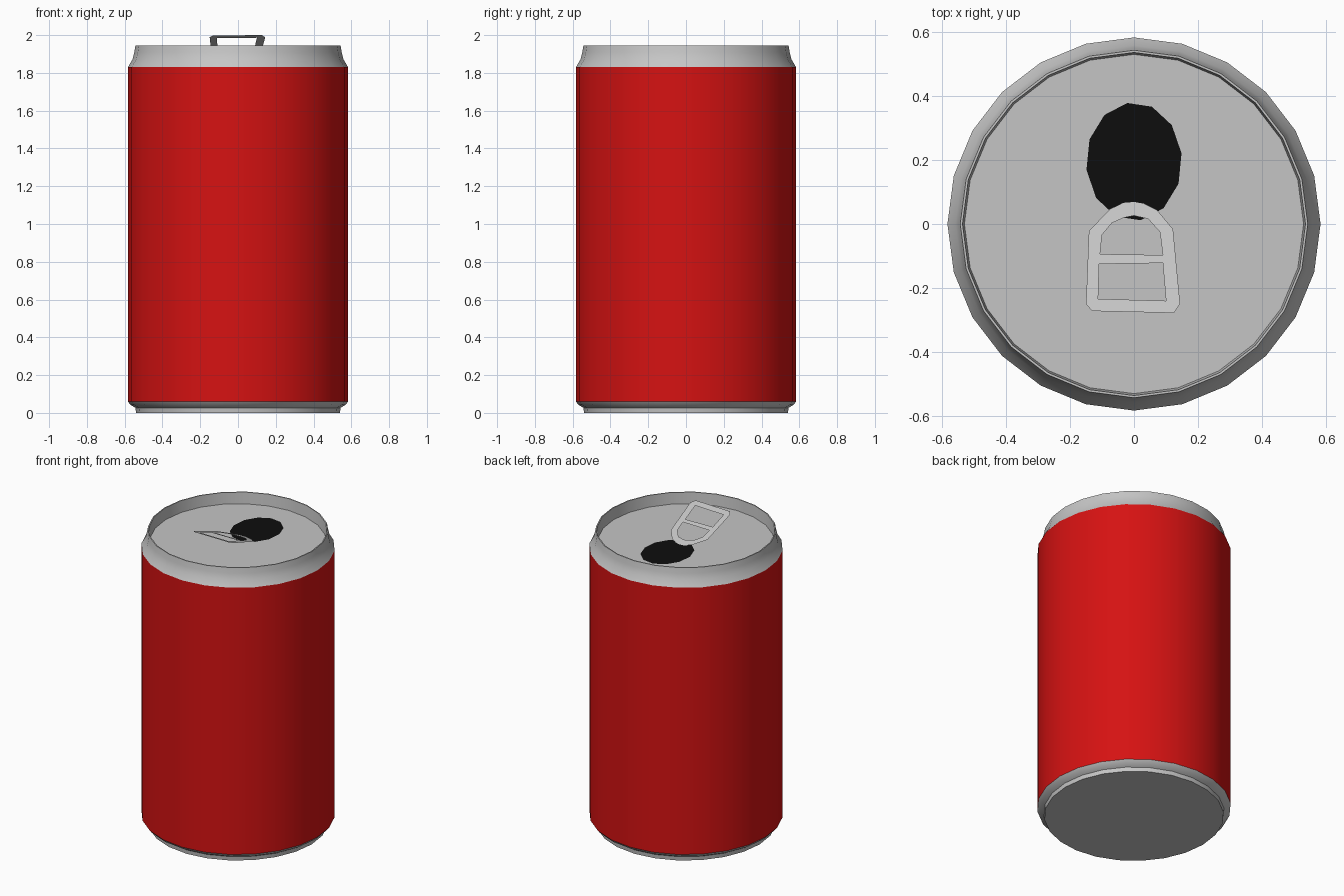
import bpy, bmesh, math

if "Cube" in bpy.data.objects:
    bpy.data.objects.remove(bpy.data.objects["Cube"])

SIDES = 24
LID_Z = 1.87


def material(name, rgb):
    m = bpy.data.materials.new(name)
    m.diffuse_color = (*rgb, 1)
    m.use_nodes = True
    m.node_tree.nodes["Principled BSDF"].inputs["Base Color"].default_value = m.diffuse_color
    return m


RED = material("red paint", (0.67, 0.006, 0.006))
SILVER = material("silver metal", (0.56, 0.56, 0.56))
BLACK = material("black opening", (0.004, 0.004, 0.004))


def finish(name, bm, mat):
    mesh = bpy.data.meshes.new(name)
    bm.to_mesh(mesh)
    bm.free()
    mesh.materials.append(mat)
    obj = bpy.data.objects.new(name, mesh)
    bpy.context.collection.objects.link(obj)
    bpy.context.view_layer.objects.active = obj
    obj.select_set(True)
    bpy.ops.object.shade_smooth_by_angle(angle=math.radians(30))
    obj.select_set(False)
    return obj


def ellipse(rx, ry, cy=0, sides=SIDES, turn=0):
    angles = [turn + 2 * math.pi * i / sides for i in range(sides)]
    return [(rx * math.cos(a), cy + ry * math.sin(a)) for a in angles]


def lathe(name, profile, mat, cap_bottom=False):
    """Revolve (radius, z) points, listed so that the outside faces outward."""
    bm = bmesh.new()
    rings = [[bm.verts.new((x, y, z)) for x, y in ellipse(r, r)] for r, z in profile]
    for a, b in zip(rings, rings[1:]):
        for i in range(SIDES):
            j = (i + 1) % SIDES
            bm.faces.new((a[i], a[j], b[j], b[i]))
    if cap_bottom:
        bm.faces.new(rings[0][::-1])
    return finish(name, bm, mat)


def sheet(name, loops, height, mat):
    """Flat sheet: the first loop is the outline, the others are holes."""
    bm = bmesh.new()
    edges = []
    for loop in loops:
        vs = [bm.verts.new((x, y, 0)) for x, y in loop]
        edges += [bm.edges.new((v, vs[i - 1])) for i, v in enumerate(vs)]
    bmesh.ops.triangle_fill(bm, edges=edges, use_beauty=True, normal=(0, 0, 1))
    for f in bm.faces:
        f.normal_update()
        if f.normal.z < 0:
            f.normal_flip()
    for v in bm.verts:
        v.co.z = height(v.co.y)
    return finish(name, bm, mat)


# Can body, from the foot up to the rolled rim
lathe("base", [(0.54, 0), (0.543, 0.027), (0.57, 0.043), (0.583, 0.06)], SILVER, cap_bottom=True)
lathe("painted_body", [(0.583, 0.06), (0.583, 1.83)], RED)
lathe("shoulder_and_rim", [(0.583, 1.83), (0.558, 1.872), (0.549, 1.91), (0.543, 1.945),
                           (0.536, 1.945), (0.53, LID_Z)], SILVER)

# Recessed lid with the drinking hole
hole = ellipse(0.15, 0.185, cy=0.195, sides=12, turn=math.radians(8))
sheet("lid", [ellipse(0.53, 0.53), hole], lambda y: LID_Z, SILVER)
sheet("drinking_hole", [hole], lambda y: LID_Z, BLACK)

# Raised pull tab, a thin tilted plate with two windows
outline = [(-.15, -.25), (-.131, -.272), (.125, -.278), (.144, -.25), (.122, -.016), (.072, .044),
           (.034, .063), (0, .069), (-.034, .066), (-.075, .047), (-.141, -.022)]
finger_window = [(-.109, -.125), (.09, -.122), (.1, -.24), (-.112, -.234)]
rivet_window = [(-.106, -.094), (-.1, -.034), (-.069, .003), (-.031, .02), (0, .026),
                (.044, .016), (.081, -.025), (.09, -.097)]
sheet("pull_tab", [outline, finger_window, rivet_window], lambda y: 1.898 - 0.367 * y, SILVER)
